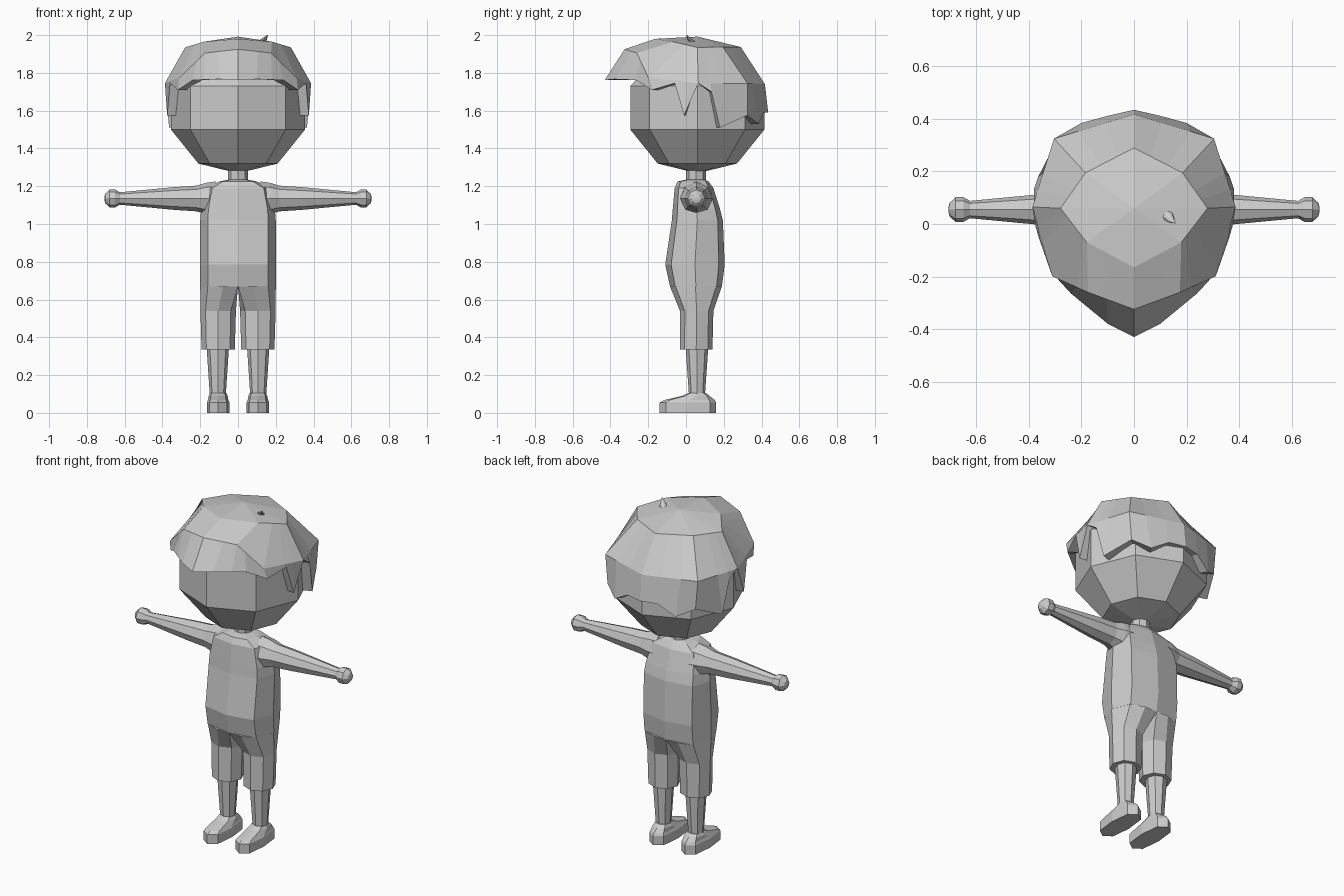
import bpy, bmesh
from math import cos, sin, pi, floor
from mathutils import Vector

if "Cube" in bpy.data.objects:
    bpy.data.objects.remove(bpy.data.objects["Cube"])


def finish(name, bm, mirror=False):
    bmesh.ops.recalc_face_normals(bm, faces=bm.faces)
    me = bpy.data.meshes.new(name)
    bm.to_mesh(me)
    bm.free()
    ob = bpy.data.objects.new(name, me)
    bpy.context.collection.objects.link(ob)
    if mirror:
        ob.modifiers.new("Mirror", 'MIRROR')
    return ob


def loft(name, rings, mirror=False):
    """Skin a list of closed rings and cap both ends."""
    bm = bmesh.new()
    vs = [[bm.verts.new(p) for p in r] for r in rings]
    n = len(rings[0])
    for a, b in zip(vs, vs[1:]):
        for i in range(n):
            j = (i + 1) % n
            bm.faces.new((a[i], a[j], b[j], b[i]))
    bm.faces.new(vs[0])
    bm.faces.new(vs[-1])
    return finish(name, bm, mirror)


def octo(z, cx, rx, y0, y1, k=0.71):
    """Eight-sided horizontal ring from front, through +x, to back."""
    cy, ry = (y0 + y1) / 2, (y1 - y0) / 2
    d = [(0, -1), (k, -k), (1, 0), (k, k), (0, 1), (-k, k), (-1, 0), (-k, -k)]
    return [(cx + rx * u, cy + ry * v, z) for u, v in d]


# Head and neck
loft("head", [octo(z, 0, r, .06 - r, .06 + r) for z, r in
              [(1.27, .005), (1.32, .21), (1.5, .355), (1.73, .355), (1.88, .22)]])
loft("neck", [octo(z, 0, .052, .0, .105) for z in (1.2, 1.31)])

# Torso
loft("torso", [octo(z, 0, w, f, b, .8) for z, w, f, b in
               [(.67, .2, -.085, .19), (.785, .2, -.11, .205), (1.02, .2, -.075, .195),
                (1.08, .195, -.07, .18), (1.19, .17, -.06, .145), (1.225, .1, -.045, .12),
                (1.235, .05, .0, .1)]])

# Arms with ball hands
loft("arm", [[(x, .055 + r * cos(i * pi / 4), 1.135 + r * sin(i * pi / 4)) for i in range(8)]
             for x, r in [(.12, .09), (.17, .083), (.22, .068), (.34, .06), (.625, .033),
                          (.65, .047), (.68, .047), (.703, .025), (.707, .008)]], True)

# Shorts: flat on the centre plane at the crotch, rounder at the hem
f, b = -.085, .19
crotch = [(.08, f), (.16, f + .03), (.2, .05), (.16, b - .03), (.08, b),
          (0, b), (0, .05), (0, f)]
loft("shorts_leg", [[(x, y, .67) for x, y in crotch],
                    octo(.54, .105, .094, -.032, .145),
                    octo(.335, .105, .088, -.032, .14)], True)

# Lower legs and shoes
loft("lower_leg", [octo(.36, .107, .06, -.003, .119), octo(.09, .107, .042, .016, .1)], True)
loft("shoe", [octo(z, .105, w, y0, y1, .78) for z, w, y0, y1 in
              [(0, .06, -.14, .16), (.055, .06, -.14, .16), (.068, .054, -.115, .152),
               (.09, .05, -.02, .125), (.105, .043, .012, .105)]], True)

# Hair cap: crown ring, brow ring and jagged lower edge, for half the head
crown = [(0, -.165, 1.98), (.18, -.07, 1.965), (.23, -.005, 1.95), (.28, .06, 1.935),
         (.185, .195, 1.937), (0, .29, 1.937)]
brow = [(0, -.325, 1.925), (.175, -.26, 1.905), (.31, -.2, 1.775), (.387, .065, 1.745),
        (.305, .325, 1.745), (0, .418, 1.74)]
edge = [(0, (0, -.43, 1.762)), (.6, (.1, -.38, 1.767)), (1.3, (.24, -.265, 1.762)),
        (2, (.318, -.18, 1.71)), (2.5, (.36, -.06, 1.745)), (2.75, (.375, -.01, 1.575)),
        (3, (.38, .06, 1.75)), (3.25, (.38, .135, 1.70)), (3.5, (.365, .18, 1.51)),
        (4, (.29, .325, 1.575)), (4.3, (.2, .385, 1.53)), (4.65, (.1, .412, 1.59)),
        (5, (0, .435, 1.59))]


def along(line, t):
    i = min(int(floor(t)), len(line) - 2)
    return Vector(line[i]).lerp(Vector(line[i + 1]), t - i)


params = sorted({t for t, _ in edge} | {1.0})
bm = bmesh.new()
cols = []
ts, pts = [t for t, _ in edge], [p for _, p in edge]
for t in params:
    if t in ts:
        low = Vector(pts[ts.index(t)])
    else:
        low = Vector(pts[1]).lerp(Vector(pts[2]), .57)
    axis = Vector((0, .06, low.z))
    inner = axis + (low - axis).normalized() * .325   # rim closes onto the head
    cols.append([bm.verts.new(p) for p in (along(crown, t), along(brow, t), low, inner)])
pole = bm.verts.new((0, .06, 1.992))
for a, c in zip(cols, cols[1:]):
    bm.faces.new((pole, a[0], c[0]))
    for i in range(3):
        bm.faces.new((a[i], a[i + 1], c[i + 1], c[i]))
finish("hair", bm, True)

# Small tuft on the crown
loft("hair_tuft", [octo(1.965, .125, .025, .015, .05),
                   octo(1.982, .14, .014, .005, .028),
                   octo(2.0, .157, .002, .002, .006)])
